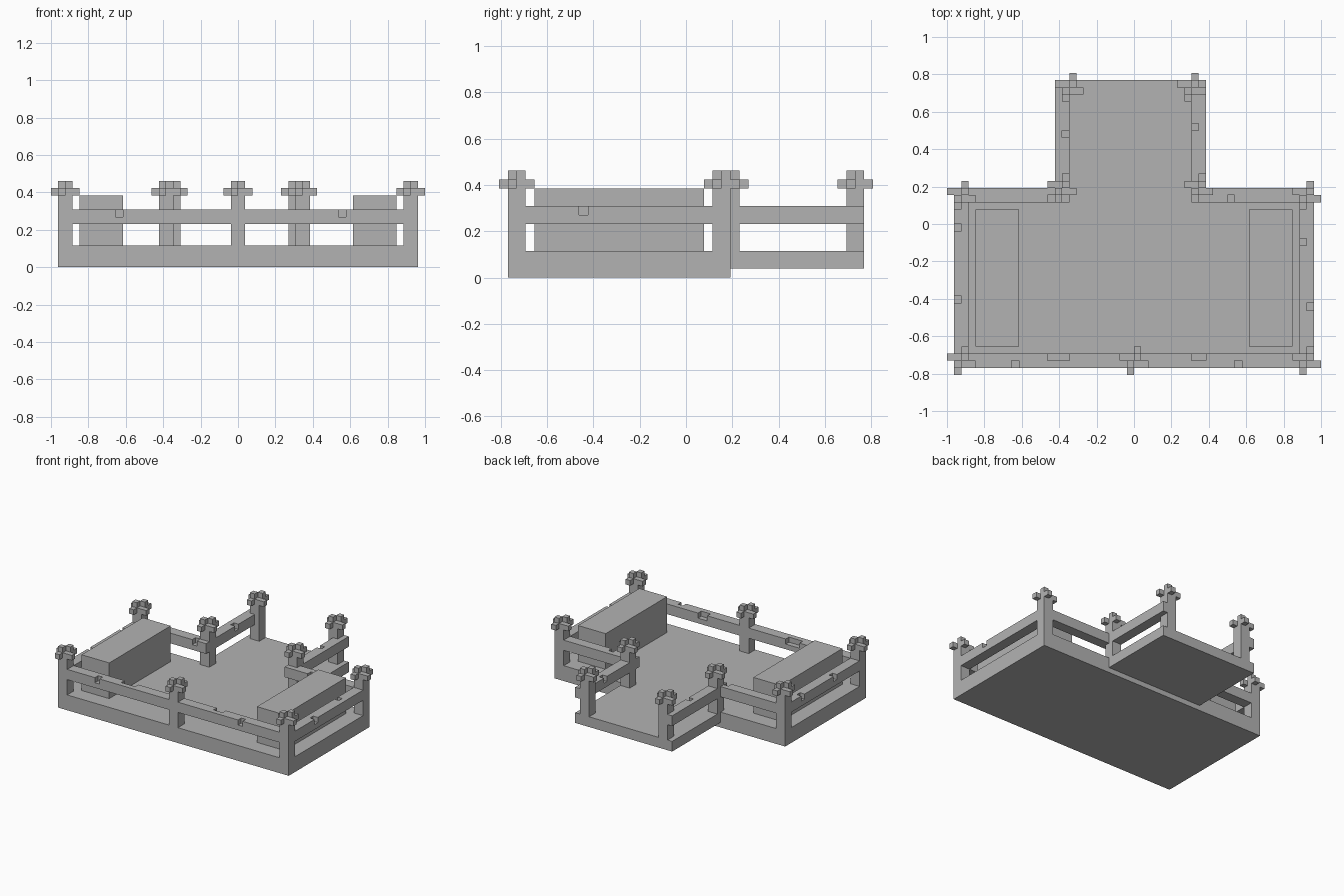
import bpy
import bmesh
from mathutils import Matrix, Vector

old = bpy.data.objects.get("Cube")
if old:
    bpy.data.objects.remove(old, do_unlink=True)

U = 1 / 26  # size of one block

stone = bpy.data.materials.new("grey_stone")
stone.use_nodes = True
GREY = (0.45, 0.45, 0.45, 1)
stone.diffuse_color = GREY
stone.node_tree.nodes["Principled BSDF"].inputs["Base Color"].default_value = GREY


def build(name, boxes):
    """One object from boxes given as (low corner, high corner) in blocks."""
    bm = bmesh.new()
    for low, high in boxes:
        low, high = Vector(low), Vector(high)
        place = Matrix.Translation((low + high) / 2 * U)
        bmesh.ops.create_cube(bm, size=1, matrix=place @ Matrix.Diagonal((high - low) * U).to_4x4())
    mesh = bpy.data.meshes.new(name)
    bm.to_mesh(mesh)
    bm.free()
    mesh.materials.append(stone)
    obj = bpy.data.objects.new(name, mesh)
    bpy.context.scene.collection.objects.link(obj)
    return obj


def cell(x, y, z):
    return (x, y, z), (x + 1, y + 1, z + 1)


def post(name, x, y):
    """Two-block-wide post with a pinwheel crown and two raised blocks."""
    boxes = [((x, y, 3), (x + 2, y + 2, 11))]
    for dx, dy in ((-1, 1), (0, -1), (2, 0), (1, 2)):
        boxes.append(cell(x + dx, y + dy, 10))
    boxes += [cell(x, y, 11), cell(x + 1, y + 1, 11)]
    build(name, boxes)


def rail(name, axis, start, end, side, chips=()):
    """Rail along an axis; chips are (row, from, to) gaps in its top layer."""
    def bar(a, b, s, t, z0, z1):
        if axis == "x":
            return (a, s, z0), (b, t, z1)
        return (s, a, z0), (t, b, z1)

    boxes = [bar(start, end, side, side + 2, 6, 7)]
    for row in (0, 1):
        a = start
        for _, gap_start, gap_end in sorted(c for c in chips if c[0] == row):
            boxes.append(bar(a, gap_start, side + row, side + row + 1, 7, 8))
            a = gap_end
        boxes.append(bar(a, end, side + row, side + row + 1, 7, 8))
    build(name, boxes)


# Floors
build("main_floor", [((-25, -20, 0), (25, 5, 3))])
build("back_floor", [((-11, 5, 1), (10, 20, 3))])

# Long benches at both ends
build("right_bench", [((-22, -17, 3), (-16, 2, 10))])
build("left_bench", [((16, -17, 3), (22, 2, 10))])

# Posts
for label, x, y in (
    ("front_right", -25, -20), ("front_middle", -1, -20), ("front_left", 23, -20),
    ("rear_right", -25, 3), ("rear_left", 23, 3),
    ("inner_right", -11, 4), ("inner_left", 8, 4),
    ("back_right", -10, 18), ("back_left", 7, 18),
):
    post(label + "_post", x, y)

# Rails with chipped tops
rail("front_rail", "x", -25, 25, -20, [(0, -17, -16), (1, -12, -9), (1, 8, 10), (0, 14, 15)])
rail("right_rail", "y", -18, 3, -25, [(0, -11, -10), (0, -1, 0)])
rail("left_rail", "y", -18, 3, 23, [(1, -12, -11), (0, -3, -2)])
rail("rear_right_rail", "x", -23, -9, 3, [(0, -12, -11)])
rail("rear_left_rail", "x", 8, 23, 3, [(0, 13, 14)])
rail("back_right_rail", "y", 5, 20, -11, [(1, 12, 13)])
rail("back_left_rail", "y", 5, 20, 8, [(0, 13, 14)])
